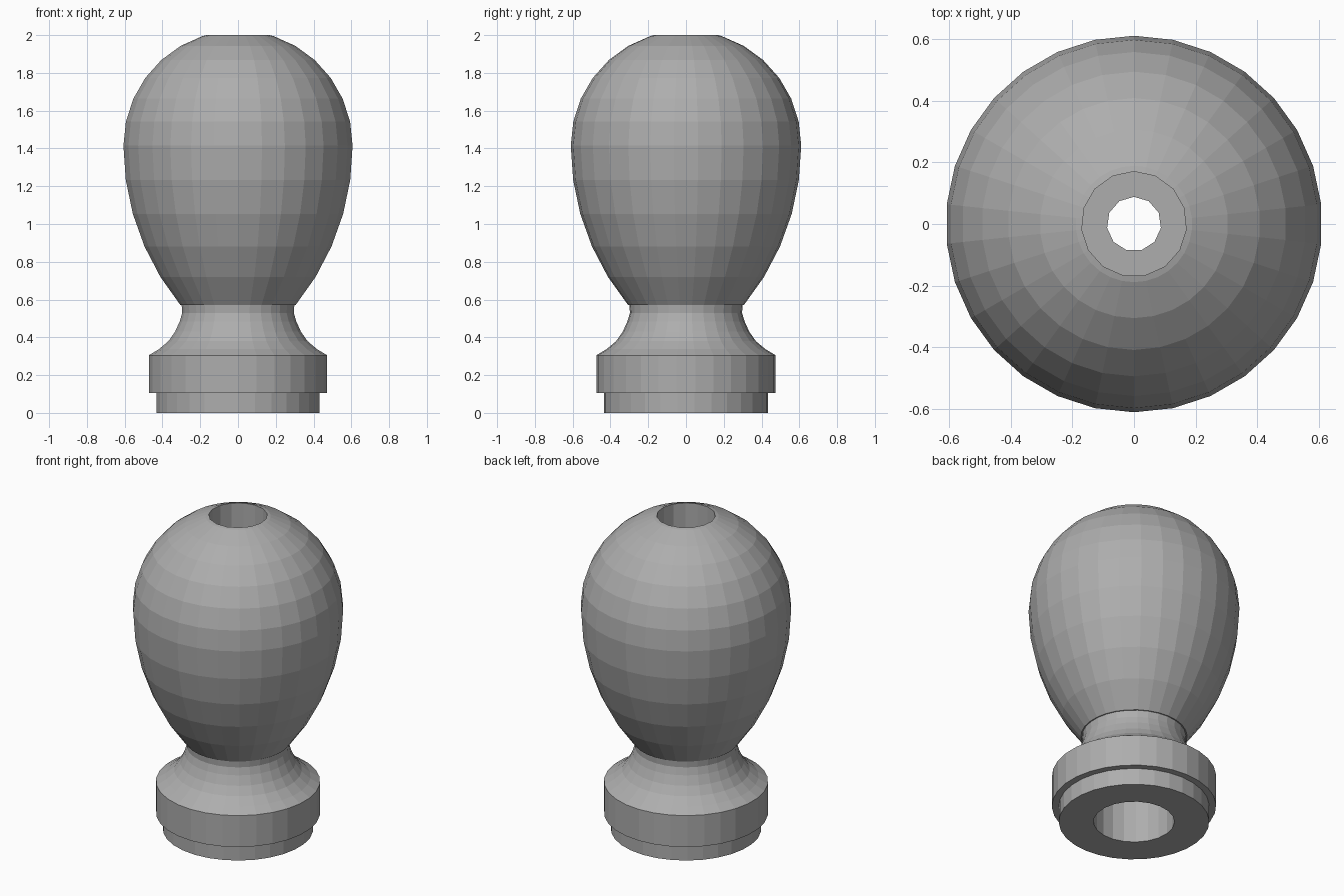
import bpy, bmesh
from math import sin, cos, pi, radians

if "Cube" in bpy.data.objects:
    bpy.data.objects.remove(bpy.data.objects["Cube"])

grey = bpy.data.materials.new("plain grey")
grey.use_nodes = True
colour = (0.42, 0.42, 0.42, 1)
grey.diffuse_color = colour
grey.node_tree.nodes["Principled BSDF"].inputs["Base Color"].default_value = colour


def lathe(name, profile, sides):
    """Closed, flat-faced solid of revolution from (radius, height) points, bottom to top."""
    bm = bmesh.new()
    rings = []
    for r, z in profile:
        angles = [pi / 2 + 2 * pi * k / sides for k in range(sides)]
        rings.append([bm.verts.new((r * cos(a), r * sin(a), z)) for a in angles])
    for low, high in zip(rings, rings[1:]):
        for k in range(sides):
            n = (k + 1) % sides
            bm.faces.new((low[k], low[n], high[n], high[k]))
    bm.faces.new(rings[0][::-1])
    bm.faces.new(rings[-1])
    mesh = bpy.data.meshes.new(name)
    bm.to_mesh(mesh)
    bm.free()
    mesh.materials.append(grey)
    obj = bpy.data.objects.new(name, mesh)
    bpy.context.collection.objects.link(obj)
    return obj


# Stepped base and flared neck
profile = [(0.435, 0), (0.435, 0.105), (0.475, 0.105), (0.475, 0.305),
           (0.42, 0.338), (0.37, 0.38), (0.335, 0.43), (0.31, 0.485),
           (0.297, 0.53), (0.3, 0.572)]

# Bulb: long tapering arc below, round dome above
wide, belly, taper = 0.61, 1.415, 1.326
for k in range(5, 0, -1):
    a = radians(7.9 * k)
    profile.append((wide - taper * (1 - cos(a)), belly - taper * sin(a)))
for k in range(7):
    a = radians(12 * k)
    profile.append((wide * cos(a), belly + wide * sin(a)))
profile.append((0.168, 2.0))

handle = lathe("handle_knob", profile, 30)

# Stepped bore: bottom socket, narrow through hole, top counterbore
bores = [("bottom_socket", 0.234, -0.1, 0.5, 21),
         ("through_hole", 0.088, 0.3, 1.5, 11),
         ("top_counterbore", 0.17, 1.2, 2.2, 15)]
for name, radius, low, high, sides in bores:
    cutter = lathe(name, [(radius, low), (radius, high)], sides)
    cutter.hide_render = True
    cut = handle.modifiers.new(name, "BOOLEAN")
    cut.operation = "DIFFERENCE"
    cut.solver = "EXACT"
    cut.object = cutter
    bpy.context.view_layer.objects.active = handle
    bpy.ops.object.modifier_apply(modifier=name)
    bpy.data.objects.remove(cutter)
